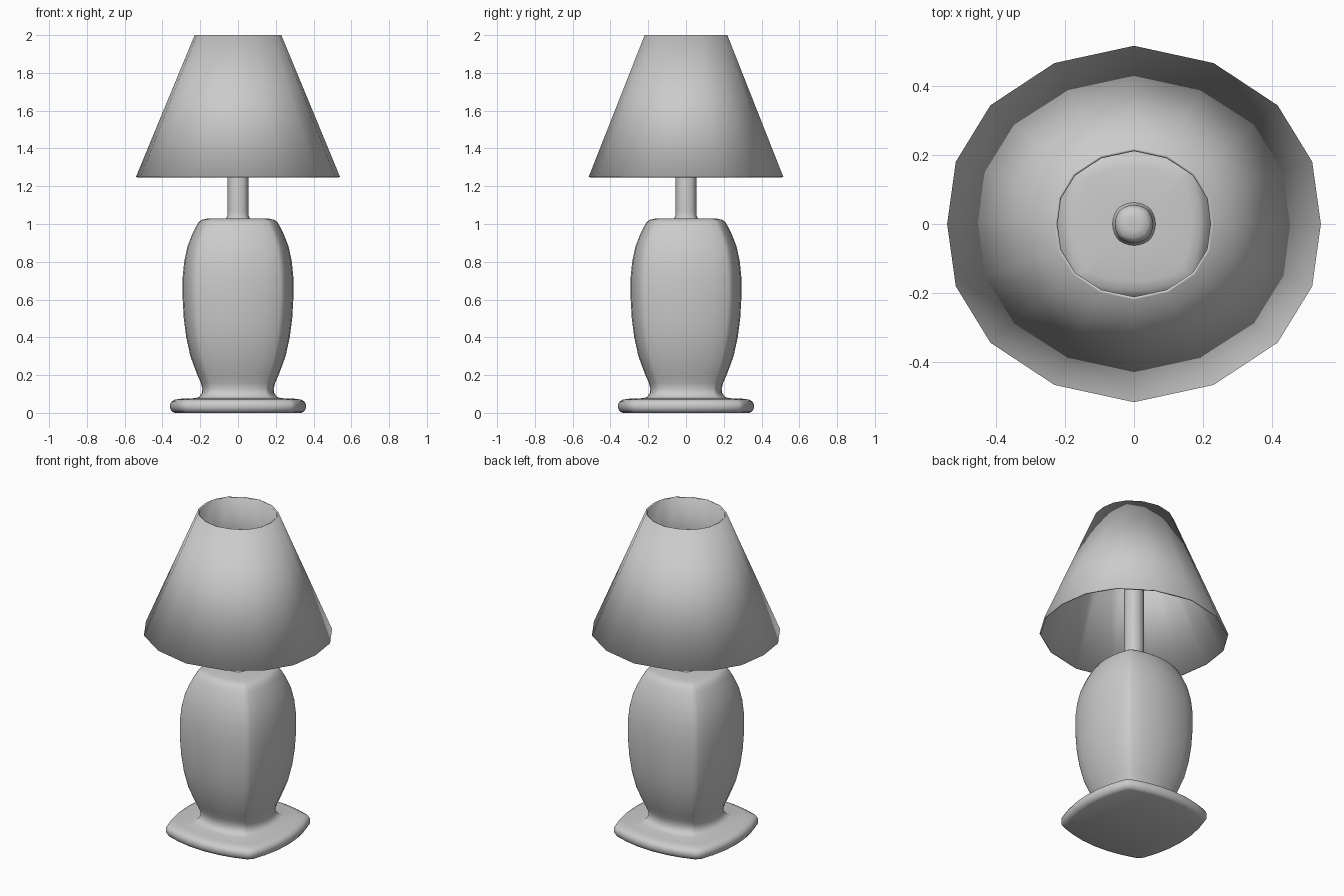
import bpy, bmesh, math

if "Cube" in bpy.data.objects:
    bpy.data.objects.remove(bpy.data.objects["Cube"])


def finish(name, bm, angle):
    bmesh.ops.recalc_face_normals(bm, faces=bm.faces[:])
    me = bpy.data.meshes.new(name)
    bm.to_mesh(me)
    bm.free()
    ob = bpy.data.objects.new(name, me)
    bpy.context.collection.objects.link(ob)
    bpy.ops.object.select_all(action='DESELECT')
    ob.select_set(True)
    bpy.context.view_layer.objects.active = ob
    bpy.ops.object.shade_smooth_by_angle(angle=math.radians(angle))
    return ob


def section(m, k):
    """Bulged square: side middle at m, corner at k * m, corner slightly softened."""
    c = k * m
    side = [(m - (m - c) * t * t, c * t) for t in (-0.93, -0.65, -0.33, 0, 0.33, 0.65, 0.93)]
    side.append((c * 0.985, c * 0.985))
    pts = []
    for q in range(4):
        for x, y in side:
            for _ in range(q):
                x, y = -y, x
            pts.append((x, y))
    return pts


def loft(name, rings, cap, angle):
    bm = bmesh.new()
    loops = [[bm.verts.new((x, y, z)) for x, y in pts] for z, pts in rings]
    for a, b in zip(loops, loops[1:]):
        n = len(a)
        for i in range(n):
            j = (i + 1) % n
            bm.faces.new((a[i], a[j], b[j], b[i]))
    if cap:
        bm.faces.new(loops[0])
        bm.faces.new(loops[-1])
    return finish(name, bm, angle)


# Foot, waist and vase body: (height, half width, corner ratio)
body = [(0, .335, .83), (.008, .35, .83), (.025, .36, .83), (.045, .36, .83),
        (.06, .352, .83), (.07, .335, .83), (.075, .30, .83), (.078, .225, .83),
        (.085, .205, .83), (.105, .192, .82), (.13, .189, .82), (.16, .197, .82),
        (.20, .215, .82), (.30, .252, .82), (.40, .274, .82), (.50, .287, .82),
        (.62, .294, .82), (.72, .293, .82), (.80, .285, .82), (.88, .268, .82),
        (.94, .245, .82), (.985, .223, .82), (1.01, .208, .82), (1.022, .192, .82),
        (1.028, .165, .82), (1.03, .07, .75)]
loft("lamp_body", [(z, section(m, k)) for z, m, k in body], True, 50)

# Round stem with a softened top
stem = [(1.02, .066), (1.03, .062), (1.045, .056), (1.07, .055), (1.57, .055),
        (1.585, .051), (1.597, .04), (1.60, .02)]
loft("stem", [(z, section(m, .74)) for z, m in stem], True, 50)

# Sixteen-sided tapered shade, open at both ends
quarter = [(.54, 0), (.515, .18), (.415, .343), (.23, .465)]
rim = quarter + [(0, .515)] + [(-x, y) for x, y in quarter[::-1]]
rim += [(-x, -y) for x, y in rim[1:8]]
shade = loft("lamp_shade", [(z, [(x * s, y * s) for x, y in rim])
                            for z, s in ((1.25, 1), (2.0, .425))], False, 40)
solid = shade.modifiers.new("thickness", 'SOLIDIFY')
solid.thickness = .009
solid.offset = -1
